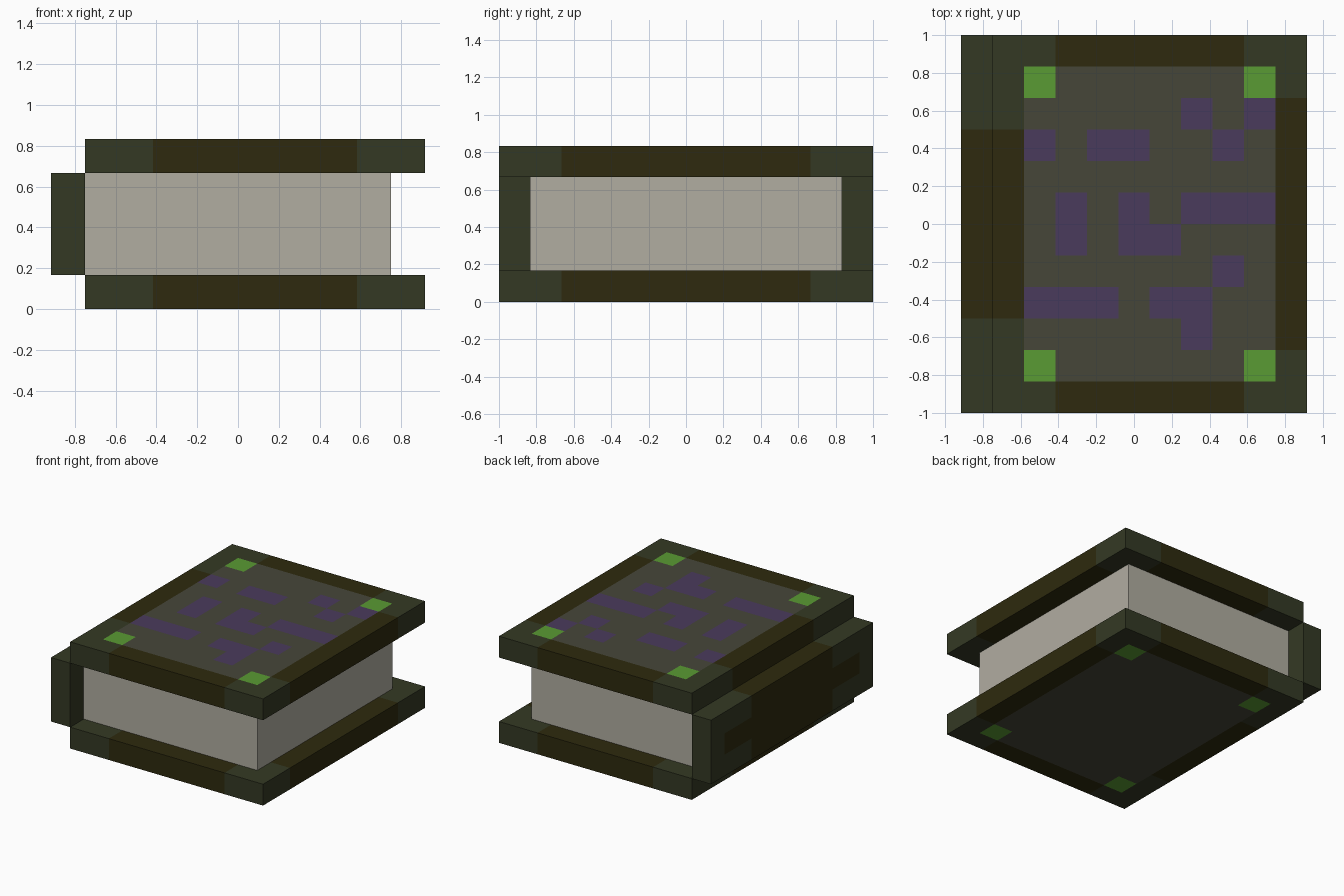
import bpy
import bmesh
from mathutils import Vector

cube = bpy.data.objects.get("Cube")
if cube:
    bpy.data.objects.remove(cube, do_unlink=True)

U = 1 / 6                       # one cell of the pattern
ORIGIN = Vector((-5.5, -6, 0))  # spine corner, counted in cells

# Rows run from the back edge to the front edge of the cover panel
PANEL = ["G......G",
         ".....P.P",
         "P.PP..P.",
         "........",
         ".P.P.PPP",
         ".P.PP...",
         "......P.",
         "PPP.PP..",
         ".....P..",
         "G......G"]


def material(name, hex_colour):
    rgb = [int(hex_colour[i:i + 2], 16) / 255 for i in (0, 2, 4)]
    linear = [c / 12.92 if c <= 0.04045 else ((c + 0.055) / 1.055) ** 2.4 for c in rgb]
    mat = bpy.data.materials.new(name)
    mat.use_nodes = True
    mat.diffuse_color = (*linear, 1)
    mat.node_tree.nodes["Principled BSDF"].inputs["Base Color"].default_value = (*linear, 1)
    return mat


MATS = {
    "leather": material("brown leather", "2e2a0e"),
    "corner": material("dark green corner", "343924"),
    "panel": material("grey panel", "464639"),
    "rune": material("purple mark", "4a3b5c"),
    "stud": material("bright green stud", "5a9b33"),
    "paper": material("paper", "b1ada1"),
}
NAMES = list(MATS)


def grid_box(name, low, high, rule):
    """Box divided into unit cells, each face coloured by rule(centre, normal)."""
    bm = bmesh.new()
    for axis in range(3):
        a, b = (axis + 1) % 3, (axis + 2) % 3
        for side in (low, high):
            for i in range(low[a], high[a]):
                for j in range(low[b], high[b]):
                    corners = []
                    for di, dj in ((0, 0), (1, 0), (1, 1), (0, 1)):
                        p = Vector()
                        p[axis], p[a], p[b] = side[axis], i + di, j + dj
                        corners.append(bm.verts.new(p))
                    if side is low:
                        corners.reverse()
                    face = bm.faces.new(corners)
                    face.normal_update()
                    colour = rule(face.calc_center_median(), face.normal)
                    face.material_index = NAMES.index(colour)
    bmesh.ops.remove_doubles(bm, verts=bm.verts, dist=0.01)
    for v in bm.verts:
        v.co = (v.co + ORIGIN) * U
    mesh = bpy.data.meshes.new(name)
    bm.to_mesh(mesh)
    bm.free()
    for mat in MATS.values():
        mesh.materials.append(mat)
    obj = bpy.data.objects.new(name, mesh)
    bpy.context.collection.objects.link(obj)
    return obj


def cover_rule(c, n):
    x, y = c.x, abs(c.y - 6)
    if abs(n.z) > 0.5 and 2 < x < 10 and y < 5:
        mark = PANEL[int(11 - c.y)][int(x - 2)]
        if mark == "G":
            return "stud"
        return "rune" if mark == "P" and n.z > 0 and c.z > 4 else "panel"
    corner = (x < 2 and y > 3) or (x > 10 and y > 4) or (y > 5 and (x < 3 or x > 9))
    return "corner" if corner else "leather"


def spine_rule(c, n):
    y = abs(c.y - 6)
    return "corner" if y > 5 or (y > 3 and abs(c.z - 2.5) > 0.6) else "leather"


def page_rule(c, n):
    return "paper"


# Two covers, the spine between them and the block of pages
grid_box("bottom_cover", (1, 0, 0), (11, 12, 1), cover_rule)
grid_box("top_cover", (1, 0, 4), (11, 12, 5), cover_rule)
grid_box("spine", (0, 0, 1), (1, 12, 4), spine_rule)
grid_box("pages", (1, 1, 1), (10, 11, 4), page_rule)
